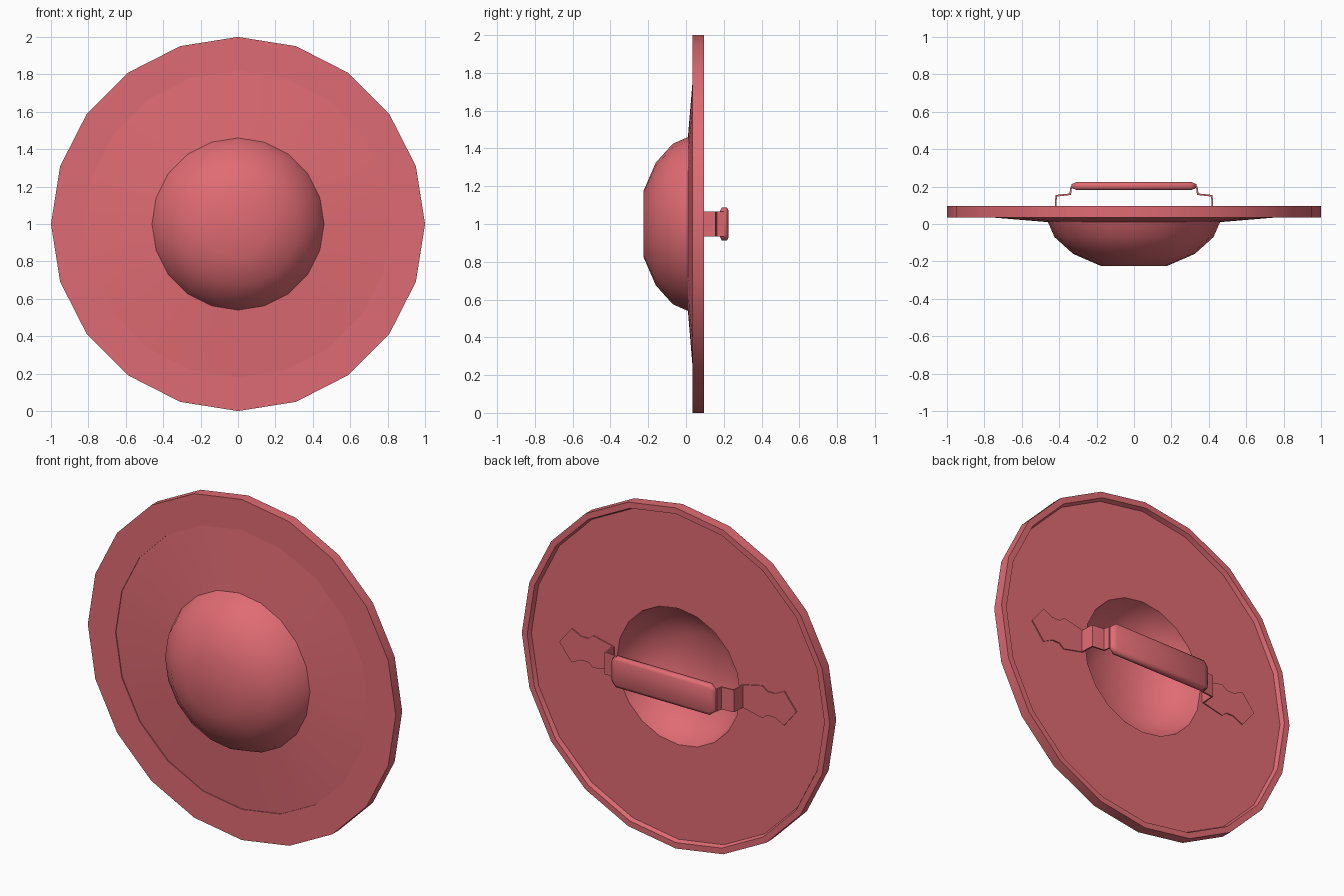
import bpy, bmesh, math
from math import radians

cube = bpy.data.objects.get("Cube")
if cube:
    bpy.data.objects.remove(cube, do_unlink=True)

SIDES = 20
CENTRE_Z = 1.0

red = bpy.data.materials.new("soft red")
red.use_nodes = True
colour = (0.74, 0.148, 0.172, 1)
red.diffuse_color = colour
red.node_tree.nodes["Principled BSDF"].inputs["Base Color"].default_value = colour


def finish(name, bm, angle):
    """Turn a bmesh into a shaded, coloured object."""
    bmesh.ops.remove_doubles(bm, verts=bm.verts, dist=0.0001)
    bmesh.ops.recalc_face_normals(bm, faces=bm.faces)
    mesh = bpy.data.meshes.new(name)
    bm.to_mesh(mesh)
    bm.free()
    mesh.materials.append(red)
    obj = bpy.data.objects.new(name, mesh)
    bpy.context.collection.objects.link(obj)
    bpy.ops.object.select_all(action='DESELECT')
    obj.select_set(True)
    bpy.context.view_layer.objects.active = obj
    bpy.ops.object.shade_smooth_by_angle(angle=radians(angle))
    return obj


def lathe(name, profile, angle):
    """Revolve (radius, y) points about the front-back axis."""
    bm = bmesh.new()
    verts = [bm.verts.new((r, y, CENTRE_Z)) for r, y in profile]
    edges = [bm.edges.new(pair) for pair in zip(verts, verts[1:])]
    bmesh.ops.spin(bm, geom=verts + edges, cent=(0, 0, CENTRE_Z), axis=(0, 1, 0),
                   steps=SIDES, angle=math.tau)
    return finish(name, bm, angle)


def extrude_outline(name, points, offset):
    """Make a solid from one outline pushed along an offset."""
    bm = bmesh.new()
    face = bm.faces.new([bm.verts.new(p) for p in points])
    ext = bmesh.ops.extrude_face_region(bm, geom=[face], use_keep_orig=True)
    moved = [g for g in ext["geom"] if isinstance(g, bmesh.types.BMVert)]
    bmesh.ops.translate(bm, verts=moved, vec=offset)
    return finish(name, bm, 20)


# Shield body: shallow cone, stepped front band, raised lip round the back
lathe("shield_body", [(0.46, 0.01), (0.82, 0.04), (0.82, 0.035), (1, 0.035), (1, 0.095),
                      (0.965, 0.095), (0.955, 0.07), (0.40, 0.07)], 30)

# Hollow boss: outer dome and inner bowl
lathe("boss_dome", [(0, -0.225), (0.175, -0.225), (0.325, -0.16),
                    (0.425, -0.07), (0.46, 0.01)], 45)
lathe("boss_hollow", [(0, -0.17), (0.16, -0.17), (0.29, -0.11),
                      (0.375, -0.02), (0.40, 0.07)], 45)

# Handle mounts on each side: stepped strap and shaped end plate
STRAP = [(0.425, 0.07), (0.42, 0.155), (0.345, 0.163), (0.34, 0.2), (0.3, 0.205)]
PLATE = [(0.415, 0.065), (0.55, 0.095), (0.58, 0.07), (0.63, 0.07), (0.69, 0.1)]
T = 0.008
for side, s in (("left", 1), ("right", -1)):
    inner = [(x - T, y - T) for x, y in reversed(STRAP)]
    extrude_outline(side + "_strap",
                    [(s * x, y, CENTRE_Z - 0.065) for x, y in STRAP + inner], (0, 0, 0.13))
    outline = PLATE + [(0.77, 0)] + [(x, -z) for x, z in reversed(PLATE)]
    extrude_outline(side + "_end_plate",
                    [(s * x, 0.068, CENTRE_Z + z) for x, z in outline], (0, T, 0))

# Grip: flattened padded bar with tapered ends
bm = bmesh.new()
rings = []
for x, hy, hz in ((-0.335, 0.009, 0.065), (-0.305, 0.022, 0.088),
                  (0.305, 0.022, 0.088), (0.335, 0.009, 0.065)):
    section = [(1, 0.8), (0.6, 1), (-0.6, 1), (-1, 0.8),
               (-1, -0.8), (-0.6, -1), (0.6, -1), (1, -0.8)]
    rings.append([bm.verts.new((x, 0.203 + hy * a, CENTRE_Z + hz * b)) for a, b in section])
for low, high in zip(rings, rings[1:]):
    for i in range(len(low)):
        j = (i + 1) % len(low)
        bm.faces.new((low[i], low[j], high[j], high[i]))
bm.faces.new(rings[0])
bm.faces.new(rings[-1])
finish("grip", bm, 60)
